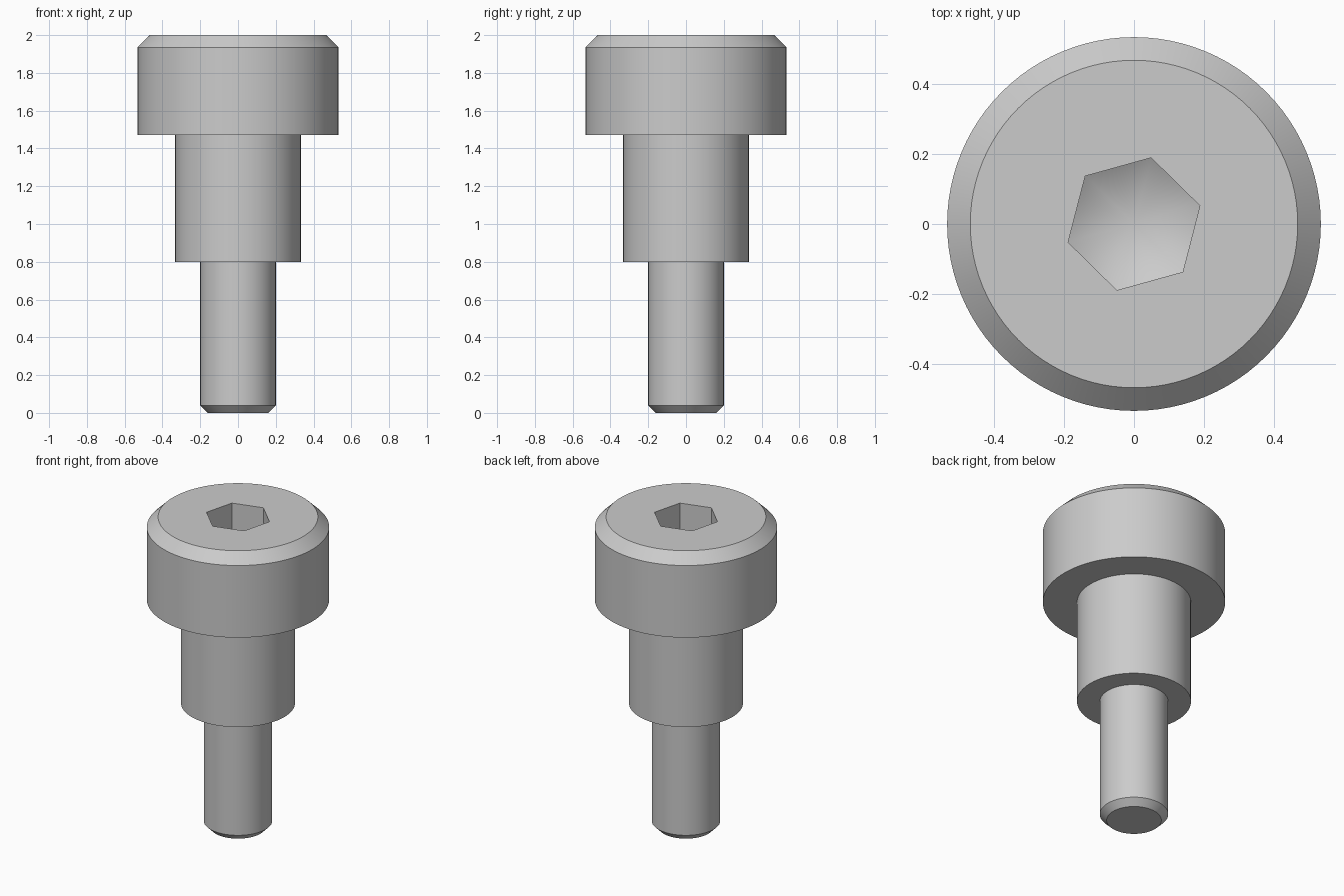
import bpy, bmesh, math
from mathutils import Matrix

cube = bpy.data.objects.get("Cube")
if cube:
    bpy.data.objects.remove(cube, do_unlink=True)

SEGMENTS = 96

steel = bpy.data.materials.new("grey_steel")
steel.use_nodes = True
steel.diffuse_color = (0.6, 0.6, 0.6, 1)
steel.node_tree.nodes["Principled BSDF"].inputs["Base Color"].default_value = (0.6, 0.6, 0.6, 1)


def add_object(name, bm):
    bmesh.ops.recalc_face_normals(bm, faces=bm.faces)
    mesh = bpy.data.meshes.new(name)
    bm.to_mesh(mesh)
    bm.free()
    mesh.materials.append(steel)
    obj = bpy.data.objects.new(name, mesh)
    bpy.context.collection.objects.link(obj)
    return obj


def lathe(name, profile):
    """Revolve (radius, height) points about z; the ends lie on the axis."""
    bm = bmesh.new()
    verts = [bm.verts.new((r, 0, z)) for r, z in profile]
    edges = [bm.edges.new(pair) for pair in zip(verts, verts[1:])]
    bmesh.ops.spin(bm, geom=verts + edges, cent=(0, 0, 0), axis=(0, 0, 1),
                   angle=math.tau, steps=SEGMENTS, use_duplicate=False)
    bmesh.ops.remove_doubles(bm, verts=bm.verts, dist=1e-5)
    # Merge each flat end fan into a single cap
    bmesh.ops.dissolve_limit(bm, angle_limit=math.radians(0.5),
                             verts=bm.verts, edges=bm.edges)
    return add_object(name, bm)


def boolean(target, tool, operation):
    bpy.ops.object.select_all(action='DESELECT')
    bpy.context.view_layer.objects.active = target
    target.select_set(True)
    mod = target.modifiers.new(operation.lower(), 'BOOLEAN')
    mod.object, mod.operation, mod.solver = tool, operation, 'EXACT'
    bpy.ops.object.modifier_apply(modifier=mod.name)
    bpy.data.objects.remove(tool, do_unlink=True)


# Body: chamfered shank, shoulder and chamfered head in one turning
screw = lathe("shoulder_screw", [
    (0, 0), (0.16, 0), (0.2, 0.04), (0.2, 0.8),      # shank
    (0.333, 0.8), (0.333, 1.47),                     # shoulder
    (0.533, 1.47), (0.533, 1.935), (0.467, 2), (0, 2),  # head
])

# Hex socket with a drilled conical bottom
bm = bmesh.new()
bmesh.ops.create_cone(bm, cap_ends=True, segments=6, radius1=0.195, radius2=0.195, depth=1,
                      matrix=Matrix.Translation((0, 0, 1.9)) @ Matrix.Rotation(math.radians(45.5), 4, 'Z'))
socket = add_object("socket_cutter", bm)
socket.hide_render = True
drill = lathe("drill_cutter", [(0, 1.65), (0.26, 1.8), (0.26, 2.2), (0, 2.2)])
drill.hide_render = True
boolean(socket, drill, 'INTERSECT')
boolean(screw, socket, 'DIFFERENCE')

# Smooth turned surfaces, crisp chamfers and socket corners
screw.select_set(True)
bpy.context.view_layer.objects.active = screw
bpy.ops.object.shade_smooth_by_angle(angle=math.radians(20))
